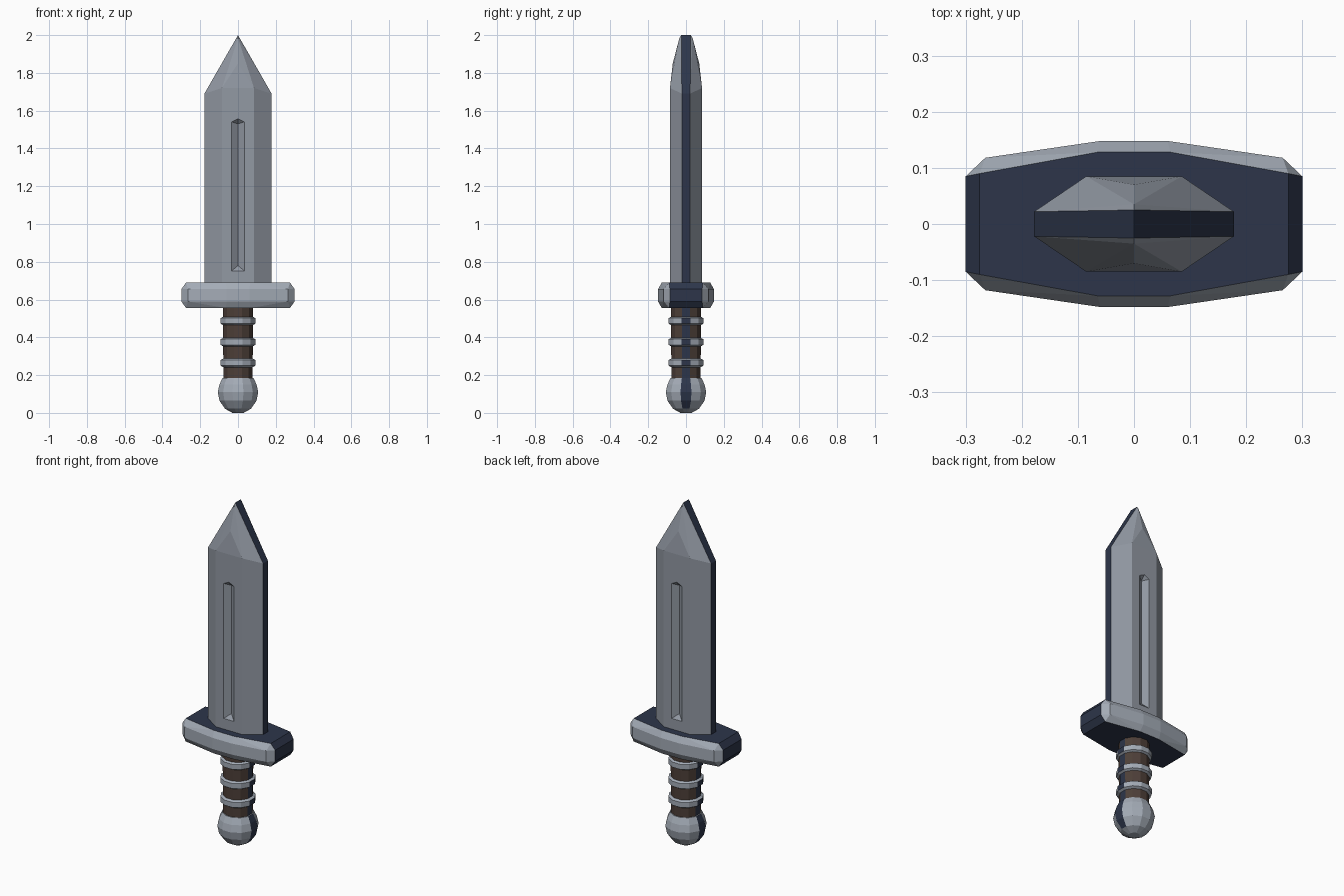
import bpy, bmesh, math

if "Cube" in bpy.data.objects:
    bpy.data.objects.remove(bpy.data.objects["Cube"])


def material(name, rgb):
    m = bpy.data.materials.new(name)
    m.diffuse_color = (*rgb, 1)
    m.use_nodes = True
    m.node_tree.nodes["Principled BSDF"].inputs["Base Color"].default_value = m.diffuse_color
    return m


STEEL = material("blade steel", (0.29, 0.32, 0.37))
PALE = material("pale fittings", (0.37, 0.41, 0.47))
NAVY = material("dark navy edge", (0.026, 0.036, 0.068))
BROWN = material("brown leather", (0.075, 0.05, 0.04))


def finish(name, bm, main):
    """Make the object; faces turned away from front and back are navy."""
    bmesh.ops.recalc_face_normals(bm, faces=bm.faces)
    me = bpy.data.meshes.new(name)
    bm.normal_update()
    bm.to_mesh(me)
    bm.free()
    me.materials.append(main)
    me.materials.append(NAVY)
    ob = bpy.data.objects.new(name, me)
    bpy.context.collection.objects.link(ob)
    return ob


def paint(ob, rule):
    for p in ob.data.polygons:
        p.material_index = 1 if rule(p.normal) else 0


def hull(points):
    """Convex solid from points mirrored in x and y."""
    bm = bmesh.new()
    pts = {(sx * x, sy * y, z) for x, y, z in points for sx in (1, -1) for sy in (1, -1)}
    for p in sorted(pts):
        bm.verts.new(p)
    bmesh.ops.convex_hull(bm, input=bm.verts)
    bmesh.ops.dissolve_limit(bm, angle_limit=0.01, verts=bm.verts, edges=bm.edges)
    return bm


def lathe(name, profile, main, sides=12):
    """Turned part from (radius, z) pairs, with flats facing +x and -x."""
    bm = bmesh.new()
    rings = []
    for r, z in profile:
        r /= math.cos(math.pi / sides) ** 0.5
        rings.append([bm.verts.new((r * math.cos(a), r * math.sin(a), z))
                      for a in ((i + 0.5) * 2 * math.pi / sides for i in range(sides))])
    for a, b in zip(rings, rings[1:]):
        for i in range(sides):
            j = (i + 1) % sides
            bm.faces.new((a[i], a[j], b[j], b[i]))
    bm.faces.new(rings[0])
    bm.faces.new(rings[-1])
    ob = finish(name, bm, main)
    paint(ob, lambda n: abs(n.y) < 0.15 and abs(n.z) < 0.75)
    return ob


# Blade: flat centre, bevelled sides, thin flat edge, ridged point
blade = finish("blade", hull([
    (0.178, 0.022, 0.66), (0.178, 0.022, 1.69),
    (0.085, 0.085, 0.66), (0.085, 0.085, 1.72),
    (0, 0.07, 1.85), (0, 0.035, 1.985), (0, 0.025, 2.0)]), STEEL)
paint(blade, lambda n: abs(n.y) < 0.3)

# Fuller: V-shaped groove cut in both faces
for s in (-1, 1):
    bm = bmesh.new()
    for x, y, z in [(0.06, 0.105, 0.73), (-0.06, 0.105, 0.73),
                    (0.06, 0.105, 1.55), (-0.06, 0.105, 1.55), (0, 0.105, 1.58),
                    (0, 0.06, 0.78), (0, 0.06, 1.53)]:
        bm.verts.new((x, s * y, z))
    bmesh.ops.convex_hull(bm, input=bm.verts)
    cutter = finish("fuller_cutter", bm, STEEL)
    cutter.hide_render = True
    mod = blade.modifiers.new("fuller", 'BOOLEAN')
    mod.operation = 'DIFFERENCE'
    mod.solver = 'EXACT'
    mod.object = cutter
    bpy.context.view_layer.objects.active = blade
    bpy.ops.object.modifier_apply(modifier=mod.name)
    bpy.data.objects.remove(cutter)

# Crossguard: bowed block with chamfered rim and navy top, bottom and ends
outer = [(0.06, 0.148), (0.265, 0.118), (0.30, 0.085)]
inner = [(0.065, 0.128), (0.155, 0.106), (0.275, 0.09)]
pts = [(x, y, z) for x, y in outer for z in (0.59, 0.655)]
pts += [(x, y, z) for x, y in inner for z in (0.555, 0.69)]
guard = finish("crossguard", hull(pts), PALE)
paint(guard, lambda n: abs(n.y) < 0.3)

# Grip with three raised bands
lathe("grip", [(0.078, 0.16), (0.08, 0.36), (0.082, 0.57)], BROWN)
for i, z in enumerate((0.265, 0.375, 0.487)):
    lathe(f"grip_band_{i + 1}", [(0.078, z - 0.024), (0.093, z - 0.015),
                                 (0.093, z + 0.015), (0.078, z + 0.024)], PALE)

# Pommel: rounded bulb narrowing into the grip
lathe("pommel", [(0.03, 0.0), (0.07, 0.022), (0.1, 0.065), (0.109, 0.11),
                 (0.1, 0.15), (0.083, 0.186)], PALE)
